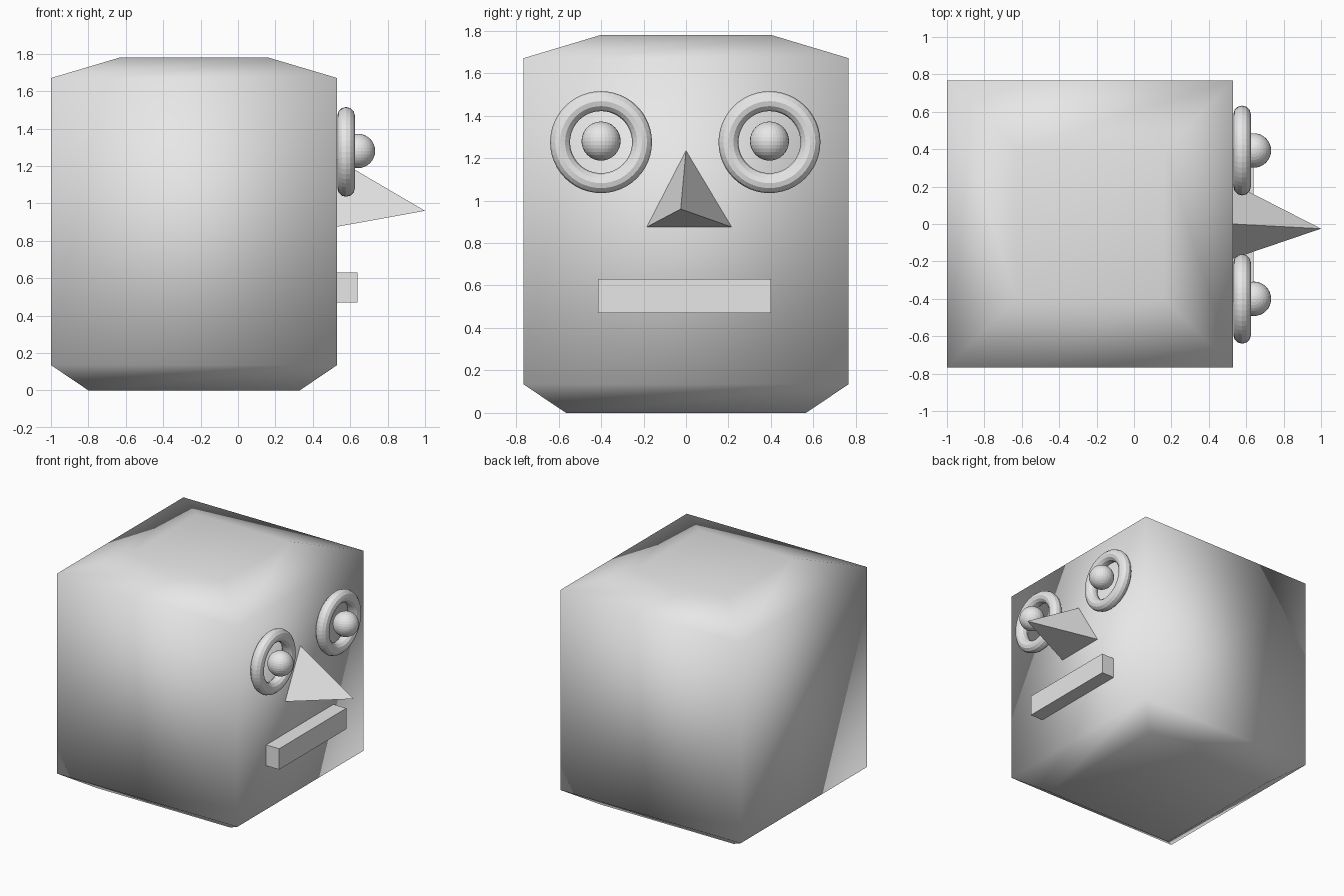
import bpy
import bmesh
from mathutils import Matrix, Vector

cube = bpy.data.objects.get("Cube")
if cube:
    bpy.data.objects.remove(cube)

grey = bpy.data.materials.new("light_grey")
grey.use_nodes = True
grey.diffuse_color = (0.8, 0.8, 0.8, 1)
grey.node_tree.nodes["Principled BSDF"].inputs["Base Color"].default_value = (0.8, 0.8, 0.8, 1)

FACE_X = 0.53   # plane of the face
EYE_Z = 1.28


def finish(name, bm, smooth=False):
    bmesh.ops.recalc_face_normals(bm, faces=bm.faces)
    for face in bm.faces:
        face.smooth = smooth
    mesh = bpy.data.meshes.new(name)
    bm.to_mesh(mesh)
    bm.free()
    mesh.materials.append(grey)
    obj = bpy.data.objects.new(name, mesh)
    bpy.context.collection.objects.link(obj)
    return obj


def rect_ring(bm, x0, x1, half_y, z):
    corners = ((x0, -half_y), (x1, -half_y), (x1, half_y), (x0, half_y))
    return [bm.verts.new((x, y, z)) for x, y in corners]


# Head: square block with sloped top and bottom, softly shaded
bm = bmesh.new()
rings = [rect_ring(bm, *r) for r in (
    (-0.8, 0.33, 0.565, 0),
    (-1, FACE_X, 0.766, 0.135),
    (-1, FACE_X, 0.766, 1.67),
    (-0.63, 0.16, 0.4, 1.78),
)]
for low, high in zip(rings, rings[1:]):
    for i in range(4):
        j = (i + 1) % 4
        bm.faces.new((low[i], low[j], high[j], high[i]))
bm.faces.new(rings[0][::-1])
bm.faces.new(rings[-1])
finish("head", bm, smooth=True)

# Nose: three-sided spike
bm = bmesh.new()
base = [bm.verts.new((FACE_X, y, z)) for y, z in ((0, 1.235), (-0.185, 0.875), (0.215, 0.875))]
tip = bm.verts.new((1, -0.025, 0.96))
bm.faces.new(base)
for i in range(3):
    bm.faces.new((base[i], base[(i + 1) % 3], tip))
finish("nose", bm)

# Mouth: flat bar
bm = bmesh.new()
bmesh.ops.create_cube(bm, size=1)
bmesh.ops.scale(bm, vec=Vector((0.14, 0.815, 0.16)), verts=bm.verts)
bmesh.ops.translate(bm, vec=Vector((0.57, -0.007, 0.55)), verts=bm.verts)
finish("mouth", bm)

# Eyes: a ring with a ball in front of it on each side
for side, y in (("left", 0.393), ("right", -0.4)):
    bpy.ops.mesh.primitive_torus_add(
        major_segments=48, minor_segments=12, major_radius=0.193, minor_radius=0.047,
        location=(0.578, y, EYE_Z - 0.005), rotation=(0, 1.5708, 0))
    ring = bpy.context.object
    ring.name = side + "_eye_ring"
    ring.data.materials.append(grey)

    bm = bmesh.new()
    bmesh.ops.create_uvsphere(bm, u_segments=32, v_segments=16, radius=0.092,
                              matrix=Matrix.Translation((0.641, y, EYE_Z)))
    finish(side + "_eyeball", bm)
